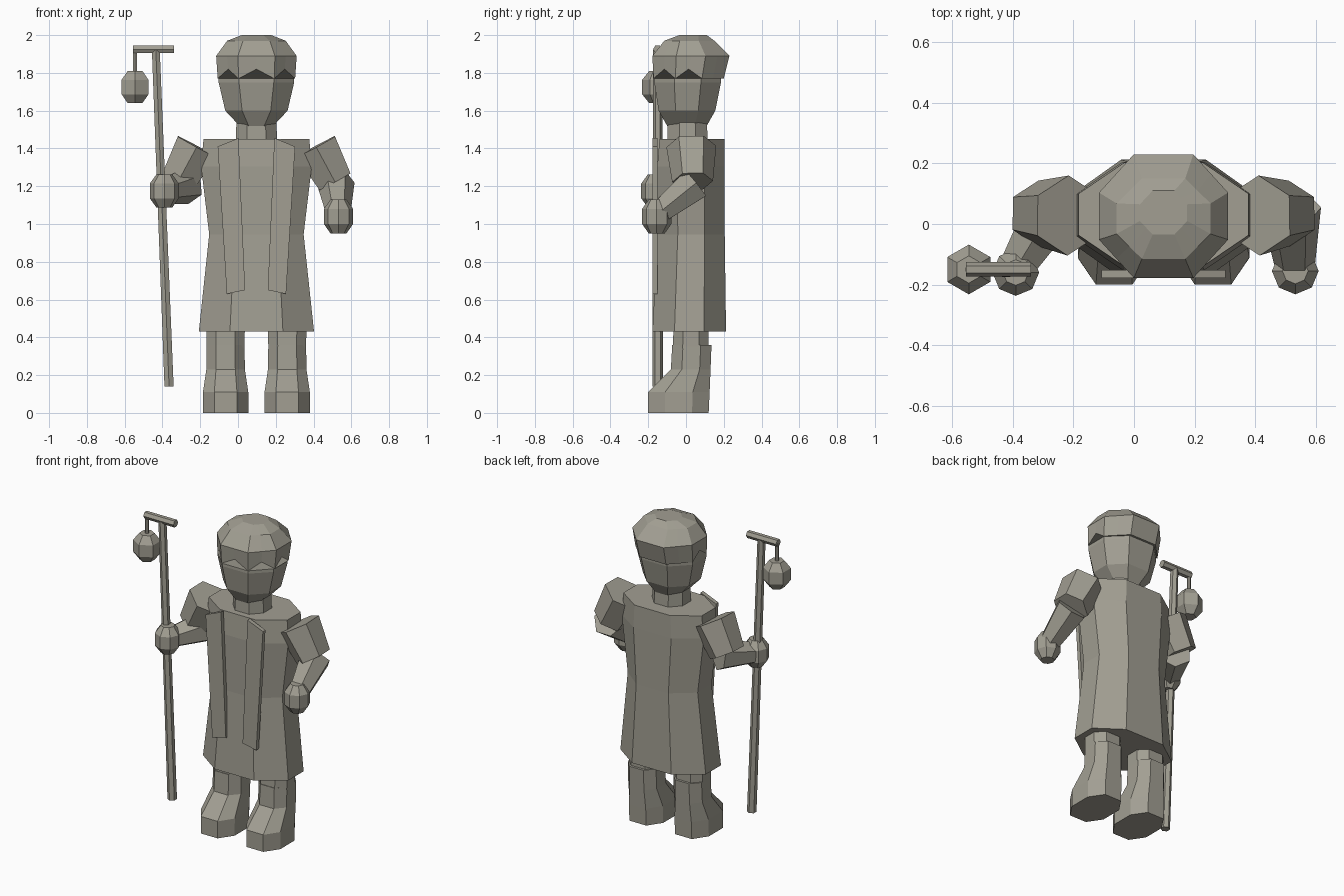
import bpy
import math
from mathutils import Vector

if "Cube" in bpy.data.objects:
    bpy.data.objects.remove(bpy.data.objects["Cube"])

CX = 0.0975  # figure's centre line
clay = bpy.data.materials.new("warm_grey")
clay.use_nodes = True
COLOR = (0.36, 0.345, 0.29, 1)
clay.diffuse_color = COLOR
clay.node_tree.nodes["Principled BSDF"].inputs["Base Color"].default_value = COLOR


def build(name, rings):
    """Skin a stack of equal rings, bottom to top, with both ends capped."""
    n = len(rings[0])
    verts = [v for ring in rings for v in ring]
    faces = [list(range(n))[::-1], list(range(len(verts) - n, len(verts)))]
    for r in range(len(rings) - 1):
        for i in range(n):
            j = (i + 1) % n
            faces.append([r * n + i, r * n + j, (r + 1) * n + j, (r + 1) * n + i])
    mesh = bpy.data.meshes.new(name)
    mesh.from_pydata(verts, [], faces)
    mesh.materials.append(clay)
    ob = bpy.data.objects.new(name, mesh)
    bpy.context.collection.objects.link(ob)
    return ob


def octagon(x, z, hx, y0, y1, fx, fy):
    """Flat eight-sided ring; fx and fy set the length of the front and side edges."""
    yc, hy = (y0 + y1) / 2, (y1 - y0) / 2
    quad = [(-fx, -1), (fx, -1), (1, -fy), (1, fy), (fx, 1), (-fx, 1), (-1, fy), (-1, -fy)]
    return [Vector((x + a * hx, yc + b * hy, z)) for a, b in quad]


def loft(name, x, profile, fx=0.46, fy=0.4):
    return build(name, [octagon(x, *row, fx, fy) for row in profile])


def tube(name, stops, n=6, ref=(0, 1, 0)):
    """Straight-axis tube through (point, radius) stops; a corner points along ref."""
    pts = [Vector(p) for p, r in stops]
    d = (pts[-1] - pts[0]).normalized()
    u = Vector(ref)
    u = (u - d * u.dot(d)).normalized()
    w = d.cross(u)
    turns = [2 * math.pi * i / n for i in range(n)]
    return build(name, [[p + (u * math.cos(t) + w * math.sin(t)) * s[1] for t in turns]
                        for p, s in zip(pts, stops)])


def blob(name, c, r, h, n):
    """Faceted ball made of a belt and two tapered ends."""
    steps = [(-1, 0.55), (-0.45, 1), (0.45, 1), (1, 0.55)]
    return tube(name, [((c[0], c[1], c[2] + k * h), r * s) for k, s in steps], n)


# Robe and neck: (height, half width, front, back)
loft("robe", CX, [(0.43, 0.305, -0.178, 0.212), (0.945, 0.25, -0.15, 0.205),
                  (1.305, 0.293, -0.152, 0.205), (1.45, 0.28, -0.14, 0.203)])
loft("neck", CX, [(1.43, 0.11, -0.1, 0.115), (1.56, 0.105, -0.095, 0.11)])

# Head
loft("head", CX, [(1.52, 0.09, -0.1, 0.11), (1.6, 0.165, -0.145, 0.155),
                  (1.75, 0.2, -0.168, 0.185), (1.86, 0.2, -0.165, 0.19)])

# Hair cap with a jagged lower fringe
cap_rings = [(1.77, 0.205, -0.172, 0.2), (1.89, 0.213, -0.178, 0.23),
             (1.97, 0.155, -0.115, 0.15), (2.0, 0.078, -0.035, 0.11)]
rings = []
for row in cap_rings:
    base = octagon(CX, *row, 0.46, 0.38)
    rings.append([p for a, b in zip(base, base[1:] + base[:1]) for p in (a, (a + b) / 2)])
for i, p in enumerate(rings[0]):
    if i % 2 and p.y < 0.1:
        p.z += 0.05
build("hair_cap", rings)

# Things that come in pairs
for side, sx in (("right", -1), ("left", 1)):
    leg_x = CX + sx * 0.163
    loft(side + "_boot", leg_x, [(0, 0.12, -0.2, 0.12), (0.11, 0.12, -0.2, 0.125),
                                 (0.23, 0.102, -0.08, 0.13), (0.36, 0.1, -0.073, 0.135)], 0.5, 0.45)
    loft(side + "_leg", leg_x, [(0.34, 0.1, -0.07, 0.12), (0.48, 0.102, -0.065, 0.12)], 0.5, 0.45)

    # Hanging scarf end, leaning toward the middle at the hem
    corners = [(0.06, 0.65), (0.157, 0.63), (0.205, 1.41), (0.095, 1.455)]
    build(side + "_scarf_end", [[(CX + sx * a, y, z) for a, z in corners]
                                for y in (-0.178, -0.152)])

    tube(side + "_upper_arm", [((CX + sx * 0.315, 0.028, 1.41), 0.132),
                               ((CX + sx * 0.415, 0.035, 1.225), 0.108)])

# Forearms and hands
tube("right_forearm", [((-0.27, 0.05, 1.205), 0.1), ((-0.38, -0.13, 1.175), 0.068)], ref=(0, 0, 1))
tube("left_forearm", [((0.517, 0.05, 1.215), 0.1), ((0.53, -0.13, 1.07), 0.068)], ref=(1, 0, 0))
blob("right_hand", (-0.39, -0.16, 1.175), 0.077, 0.087, 8)
blob("left_hand", (0.532, -0.155, 1.04), 0.077, 0.09, 8)

# Staff with crossbar and hanging lantern
tube("staff", [((-0.365, -0.15, 0.14), 0.028), ((-0.435, -0.15, 1.92), 0.024)])
tube("crossbar", [((-0.555, -0.15, 1.925), 0.024), ((-0.34, -0.15, 1.925), 0.024)])
tube("lantern_hook", [((-0.545, -0.15, 1.78), 0.012), ((-0.545, -0.15, 1.925), 0.012)])
blob("lantern", (-0.545, -0.15, 1.725), 0.082, 0.085, 6)

# Make every shell face outward
import bmesh
for ob in bpy.context.collection.objects:
    if ob.type == "MESH" and ob.data.materials and ob.data.materials[0] == clay:
        bm = bmesh.new()
        bm.from_mesh(ob.data)
        bmesh.ops.recalc_face_normals(bm, faces=bm.faces)
        bm.to_mesh(ob.data)
        bm.free()
